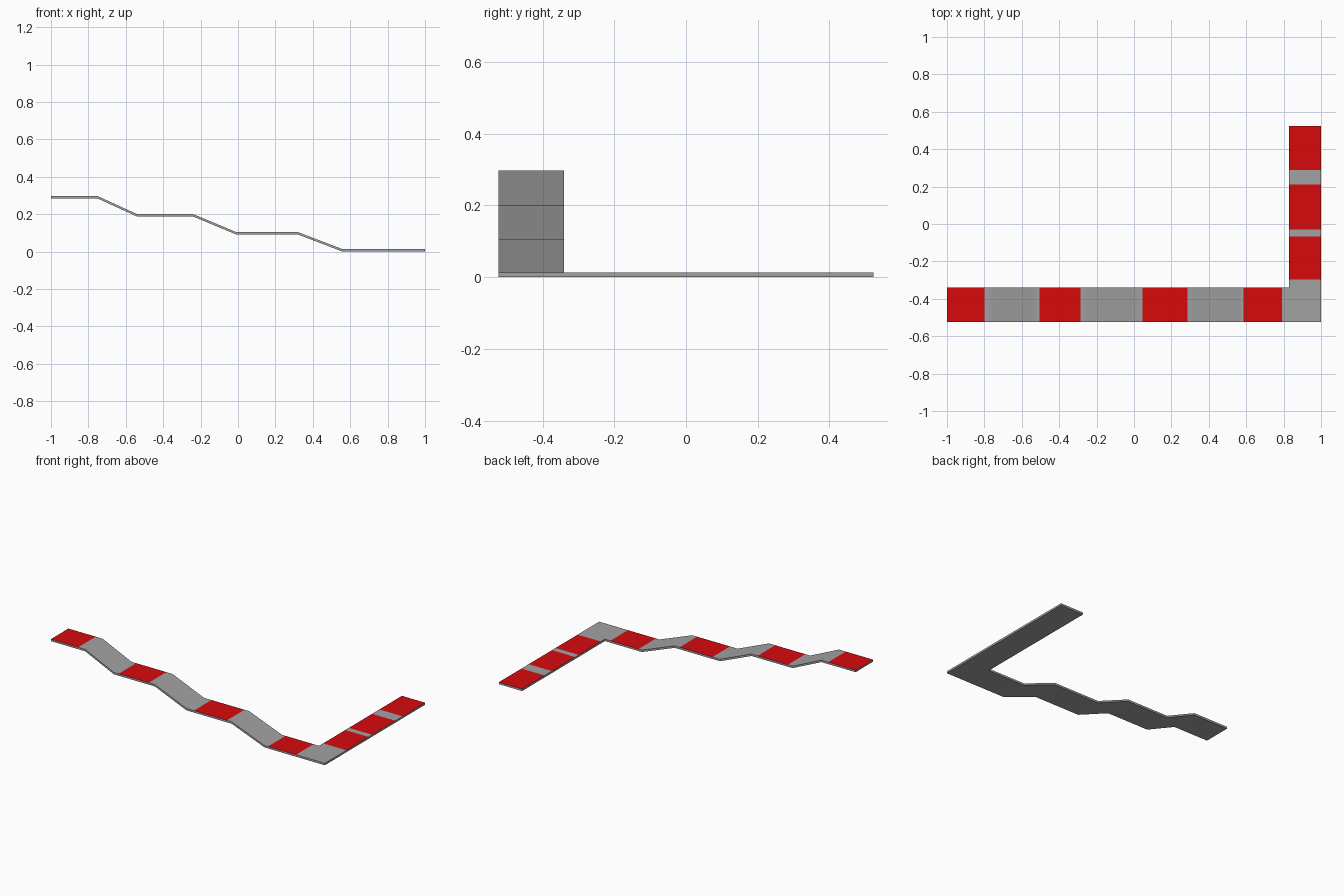
import bpy
import bmesh

cube = bpy.data.objects.get("Cube")
if cube:
    bpy.data.objects.remove(cube, do_unlink=True)


def material(name, colour):
    mat = bpy.data.materials.new(name)
    mat.use_nodes = True
    mat.diffuse_color = colour
    mat.node_tree.nodes["Principled BSDF"].inputs["Base Color"].default_value = colour
    return mat


THICK = 0.013
FRONT, BACK = -0.523, -0.34      # long run, across
INNER, OUTER = 0.83, 1.0         # side leg, across
END = 0.523

# Stepped ramp outline (x, underside height) and the painted bands
outline = [(-1, 0.284), (-0.75, 0.284), (-0.54, 0.188), (-0.24, 0.188),
           (-0.01, 0.092), (0.32, 0.092), (0.56, 0), (OUTER, 0)]
run_bands = [(-1, -0.80), (-0.505, -0.285), (0.045, 0.285), (0.585, 0.79)]
leg_bands = [(-0.298, -0.068), (-0.03, 0.212), (0.288, END)]


def height(x):
    for (xa, za), (xb, zb) in zip(outline, outline[1:]):
        if x <= xb:
            return za + (zb - za) * (x - xa) / (xb - xa)
    return 0


def in_band(value, bands):
    return any(a < value < b for a, b in bands)


bm = bmesh.new()


def quad(x0, x1, y0, y1):
    corners = [(x0, y0), (x1, y0), (x1, y1), (x0, y1)]
    bm.faces.new([bm.verts.new((x, y, height(x))) for x, y in corners])


# Long stepped run
xs = sorted({p[0] for p in outline} | {x for b in run_bands for x in b} | {INNER})
for x0, x1 in zip(xs, xs[1:]):
    quad(x0, x1, FRONT, BACK)

# Flat side leg
ys = sorted({BACK} | {y for b in leg_bands for y in b})
for y0, y1 in zip(ys, ys[1:]):
    quad(INNER, OUTER, y0, y1)

# Join the pieces and raise them into a thin slab
bmesh.ops.remove_doubles(bm, verts=bm.verts, dist=0.0005)
raised = bmesh.ops.extrude_face_region(bm, geom=bm.faces[:], use_keep_orig=True)
bmesh.ops.translate(bm, vec=(0, 0, THICK),
                    verts=[g for g in raised["geom"] if isinstance(g, bmesh.types.BMVert)])
bmesh.ops.recalc_face_normals(bm, faces=bm.faces)
bm.normal_update()

# Red bands on the level top faces only
for face in bm.faces:
    c = face.calc_center_median()
    painted = in_band(c.x, run_bands) if c.y < BACK else in_band(c.y, leg_bands)
    face.material_index = int(painted and face.normal.z > 0.99)

mesh = bpy.data.meshes.new("stepped_walkway")
bm.to_mesh(mesh)
bm.free()
mesh.materials.append(material("plain_grey", (0.36, 0.36, 0.36, 1)))
mesh.materials.append(material("band_red", (0.68, 0.003, 0.004, 1)))
walkway = bpy.data.objects.new("stepped_walkway", mesh)
bpy.context.collection.objects.link(walkway)

bpy.ops.object.select_all(action='DESELECT')
walkway.select_set(True)
bpy.context.view_layer.objects.active = walkway
bpy.ops.object.shade_smooth_by_angle(angle=0.6)
